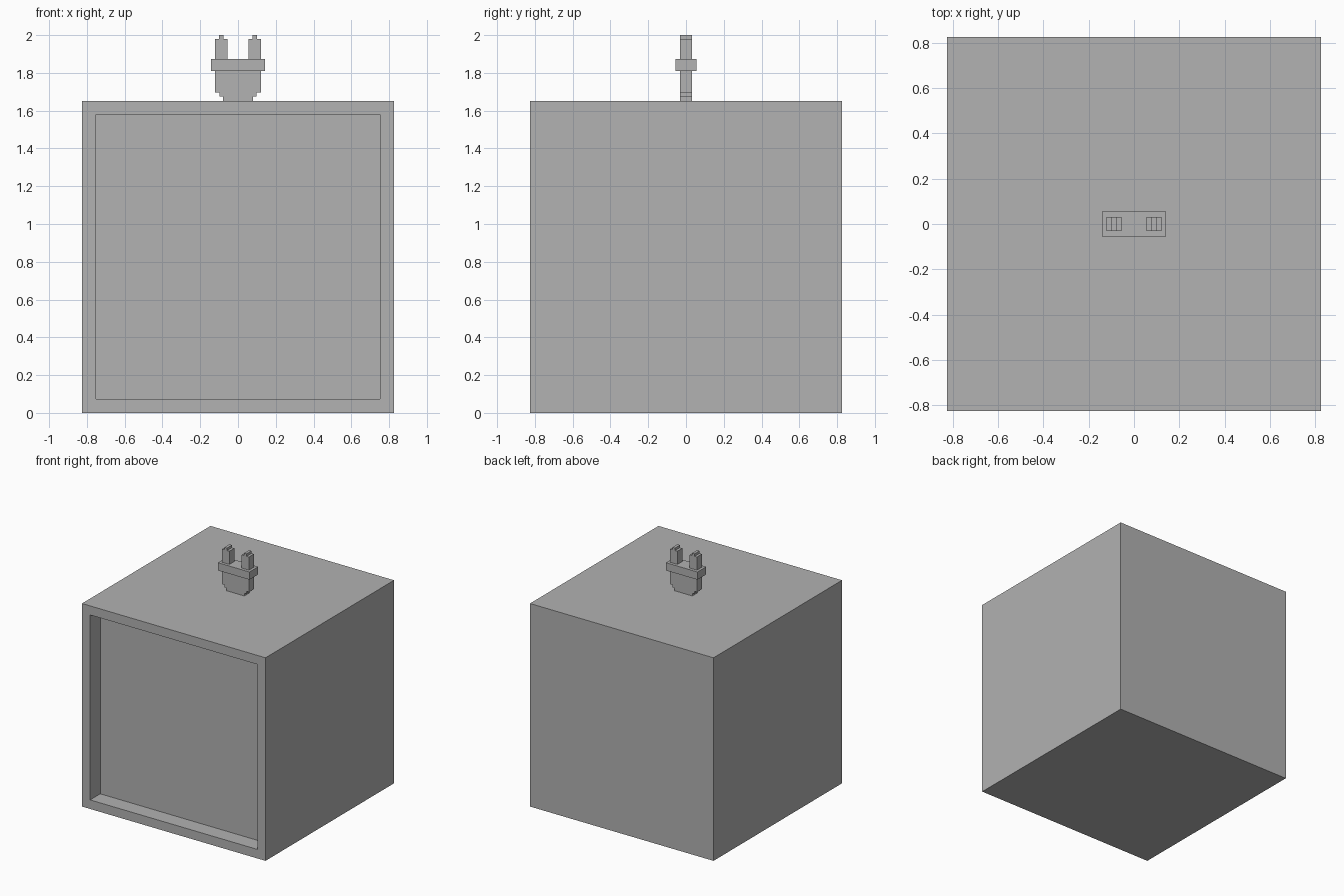
import bpy
import bmesh

cube = bpy.data.objects.get("Cube")
if cube:
    bpy.data.objects.remove(cube, do_unlink=True)

grey = bpy.data.materials.new("plain grey")
grey.use_nodes = True
COLOR = (0.445, 0.445, 0.445, 1)
grey.diffuse_color = COLOR
grey.node_tree.nodes["Principled BSDF"].inputs["Base Color"].default_value = COLOR


def finish(bm, name):
    bmesh.ops.recalc_face_normals(bm, faces=bm.faces)
    mesh = bpy.data.meshes.new(name)
    bm.to_mesh(mesh)
    bm.free()
    mesh.materials.append(grey)
    obj = bpy.data.objects.new(name, mesh)
    bpy.context.collection.objects.link(obj)
    return obj


def extruded_profile(name, outline, half_depth):
    """Extrude an x-z outline symmetrically along y."""
    bm = bmesh.new()
    face = bm.faces.new([bm.verts.new((x, -half_depth, z)) for x, z in outline])
    result = bmesh.ops.extrude_face_region(bm, geom=[face])
    verts = [v for v in result["geom"] if isinstance(v, bmesh.types.BMVert)]
    bmesh.ops.translate(bm, verts=verts, vec=(0, 2 * half_depth, 0))
    return finish(bm, name)


def mirrored(half):
    return half + [(-x, z) for x, z in reversed(half)]


SIZE, BORDER, RECESS = 1.652, 0.104, 0.13
PLUG_DEPTH = 0.032

# Box with a recessed front panel
bm = bmesh.new()
bmesh.ops.create_cube(bm, size=SIZE)
bmesh.ops.translate(bm, verts=bm.verts, vec=(0, 0, SIZE / 2))
bm.normal_update()
front = min(bm.faces, key=lambda f: f.calc_center_median().y)
bmesh.ops.inset_region(bm, faces=[front], thickness=BORDER)
panel = bmesh.ops.extrude_face_region(bm, geom=[front])["geom"]
bmesh.ops.translate(bm, vec=(0, RECESS, 0),
                    verts=[v for v in panel if isinstance(v, bmesh.types.BMVert)])
if front.is_valid:
    bmesh.ops.delete(bm, geom=[front], context="FACES_ONLY")
finish(bm, "box")

# Plug body with a stepped lower edge
body = [(0.079, SIZE), (0.079, 1.675), (0.098, 1.675),
        (0.098, 1.695), (0.121, 1.695), (0.121, 1.81)]
extruded_profile("plug_body", mirrored(body), PLUG_DEPTH)

# Plug collar
collar = [(0.142, 1.81), (0.142, 1.873)]
extruded_profile("plug_collar", mirrored(collar), 0.056)

# Two prongs with narrow raised tips
prong = [(0.033, 1.873), (0.033, 1.98), (0.0115, 1.98), (0.0115, 2.0)]
for side, name in ((1, "left_prong"), (-1, "right_prong")):
    extruded_profile(name, [(x + side * 0.088, z) for x, z in mirrored(prong)], PLUG_DEPTH)
